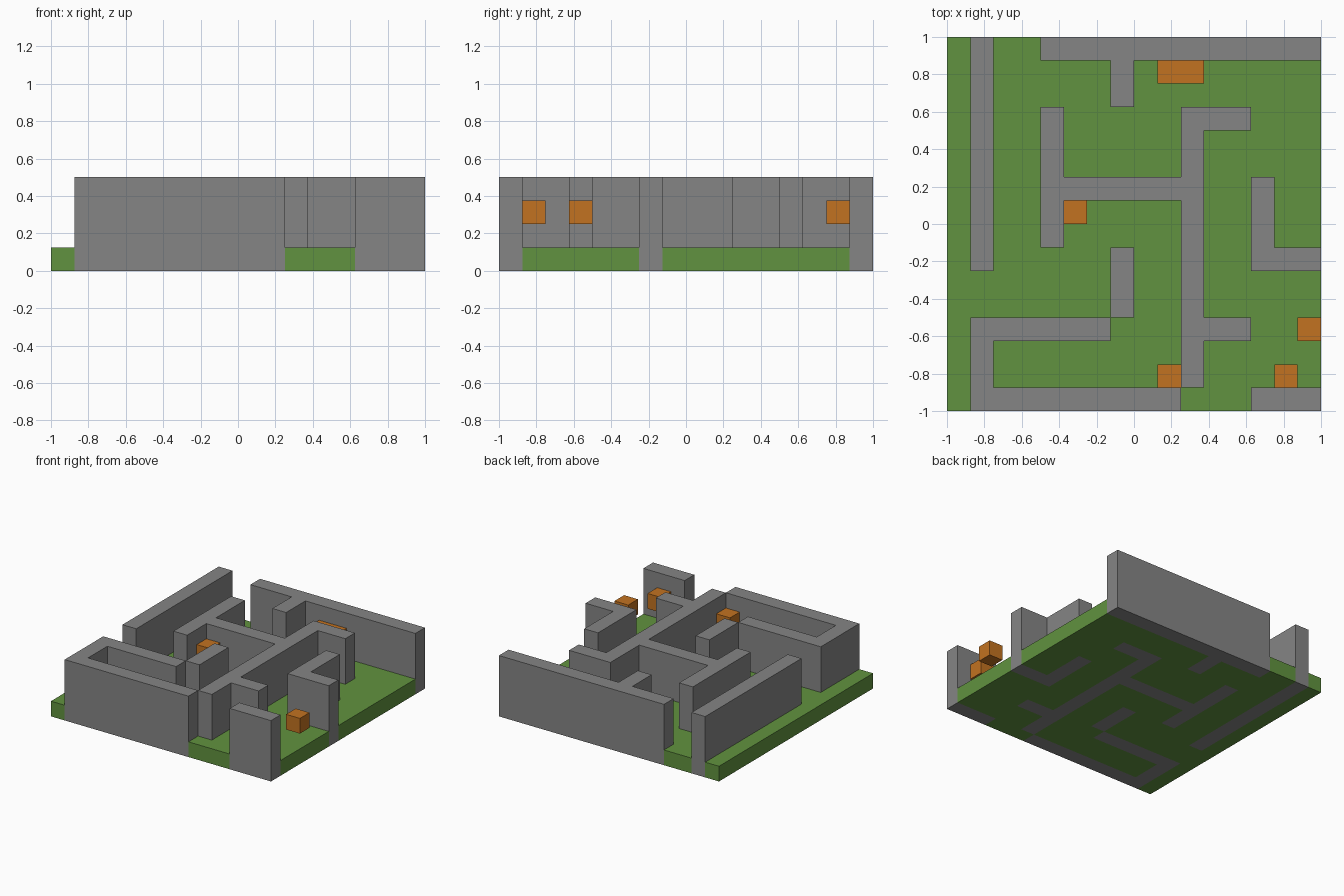
import bpy, bmesh

if "Cube" in bpy.data.objects:
    bpy.data.objects.remove(bpy.data.objects["Cube"], do_unlink=True)

N = 16          # cells per side
S = 2 / N       # cell size


def material(name, rgb):
    mat = bpy.data.materials.new(name)
    mat.use_nodes = True
    colour = (*rgb, 1)
    mat.diffuse_color = colour
    mat.node_tree.nodes["Principled BSDF"].inputs["Base Color"].default_value = colour
    return mat


def block(x0, y0, x1, y1):
    """Set of grid cells covered by a rectangle."""
    return {(x, y) for x in range(x0, x1) for y in range(y0, y1)}


def slab(name, cells, low, high, mat):
    """Closed prism over the cells, with side faces only on the outline."""
    bm = bmesh.new()

    def quad(*points):
        bm.faces.new([bm.verts.new((x * S - 1, y * S - 1, z * S)) for x, y, z in points])

    for x, y in sorted(cells):
        ring = [(x, y), (x + 1, y), (x + 1, y + 1), (x, y + 1)]
        quad(*[(*p, high) for p in ring])
        quad(*[(*p, low) for p in reversed(ring)])
        neighbours = [(x, y - 1), (x + 1, y), (x, y + 1), (x - 1, y)]
        for i, other in enumerate(neighbours):
            if other not in cells:
                a, b = ring[i], ring[(i + 1) % 4]
                quad((*a, low), (*b, low), (*b, high), (*a, high))
    bmesh.ops.remove_doubles(bm, verts=bm.verts[:], dist=S / 100)
    mesh = bpy.data.meshes.new(name)
    bm.to_mesh(mesh)
    bm.free()
    mesh.materials.append(mat)
    obj = bpy.data.objects.new(name, mesh)
    bpy.context.collection.objects.link(obj)
    return obj


stone = material("stone_grey", (0.235, 0.235, 0.235))
grass = material("grass_green", (0.12, 0.29, 0.05))
wood = material("crate_orange", (0.54, 0.17, 0.015))

# Maze walls, grouped by connected run
walls = {
    "back_wall": block(4, 15, 16, 16) | block(7, 13, 8, 15),
    "right_side_wall": block(1, 6, 2, 16),
    "centre_wall": (block(4, 7, 5, 13) | block(5, 9, 10, 10) | block(10, 1, 11, 13)
                    | block(11, 12, 13, 13) | block(11, 3, 13, 4)),
    "front_wall": block(1, 0, 10, 1) | block(1, 1, 2, 4) | block(2, 3, 7, 4),
    "inner_stub_wall": block(7, 4, 8, 7),
    "left_corner_wall": block(13, 6, 14, 10) | block(14, 6, 16, 7),
    "front_left_wall": block(13, 0, 16, 1),
}
for name, cells in walls.items():
    slab(name, cells, 0, 4, stone)

# Ground fills every cell without a wall
slab("ground", block(0, 0, N, N) - set().union(*walls.values()), 0, 1, grass)

# Floating crates
crates = {
    "centre_crate": block(5, 8, 6, 9),
    "back_long_crate": block(9, 14, 11, 15),
    "left_crate": block(15, 3, 16, 4),
    "front_crate": block(9, 1, 10, 2),
    "front_left_crate": block(14, 1, 15, 2),
}
for name, cells in crates.items():
    slab(name, cells, 2, 3, wood)
